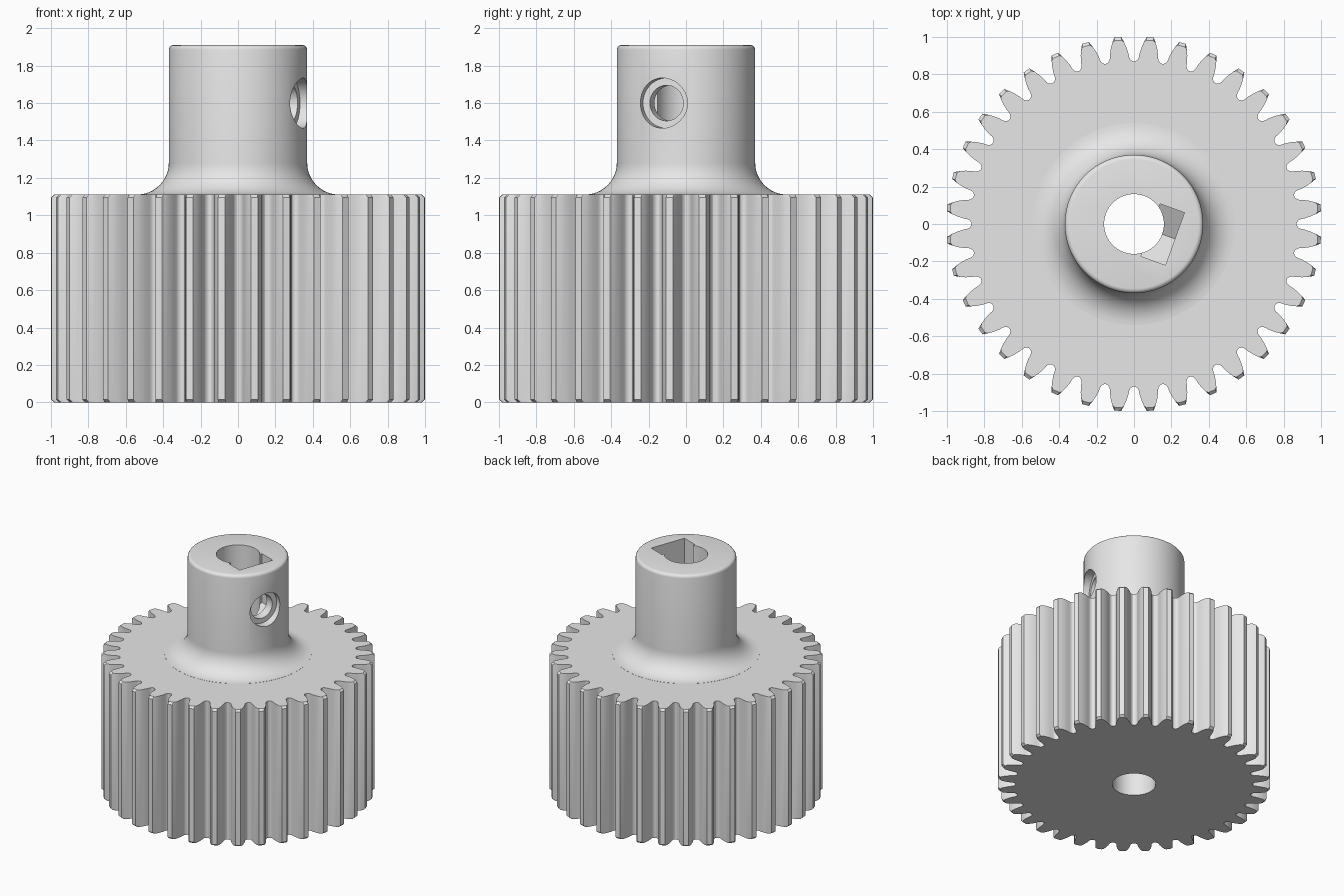
import bpy, bmesh, math
from mathutils import Matrix, Vector

cube = bpy.data.objects.get("Cube")
if cube:
    bpy.data.objects.remove(cube)

TEETH = 36
GEAR_TOP = 1.11
SCREW_Z = 1.6
SCREW_TURN = Matrix.Rotation(math.radians(-20), 4, "Z")

grey = bpy.data.materials.new("plain grey")
grey.use_nodes = True
grey.diffuse_color = (0.8, 0.8, 0.8, 1)
grey.node_tree.nodes["Principled BSDF"].inputs["Base Color"].default_value = (0.8, 0.8, 0.8, 1)


def loft(name, rings):
    """Solid skinned through rings of equal length, closed at both ends."""
    bm = bmesh.new()
    rows = [[bm.verts.new(p) for p in ring] for ring in rings]
    n = len(rows[0])
    for a, b in zip(rows, rows[1:]):
        for i in range(n):
            j = (i + 1) % n
            bm.faces.new((a[i], a[j], b[j], b[i]))
    bm.faces.new(rows[0][::-1])
    bm.faces.new(rows[-1])
    bmesh.ops.recalc_face_normals(bm, faces=bm.faces)
    mesh = bpy.data.meshes.new(name)
    bm.to_mesh(mesh)
    bm.free()
    mesh.materials.append(grey)
    obj = bpy.data.objects.new(name, mesh)
    bpy.context.scene.collection.objects.link(obj)
    return obj


def polar(r, angle, z):
    return Vector((r * math.cos(angle), r * math.sin(angle), z))


def lathe(name, profile, sides=96):
    return loft(name, [[polar(r, math.tau * i / sides, z) for i in range(sides)]
                       for r, z in profile])


def combine(target, tool, operation):
    """Apply a boolean and discard the tool."""
    mod = target.modifiers.new(operation.lower(), "BOOLEAN")
    mod.operation = operation
    mod.solver = "EXACT"
    mod.object = tool
    tool.hide_render = True
    bpy.context.view_layer.objects.active = target
    bpy.ops.object.modifier_apply(modifier=mod.name)
    bpy.data.objects.remove(tool)


# Toothed body: involute flanks with rounded roots
TIP, BASE, PITCH = 1.002, 0.891, 0.947


def involute(r):
    a = math.acos(min(1, BASE / r))
    return math.tan(a) - a


half_tooth = [(0.87, math.radians(4.6)), (0.875, math.radians(4.0)), (0.883, math.radians(3.6))]
for r in (0.893, 0.915, 0.945, 0.975, TIP):
    half_tooth.append((r, math.pi / TEETH / 2 + involute(PITCH) - involute(r)))
tooth = [(r, -a) for r, a in half_tooth] + half_tooth[::-1]


def gear_ring(z, limit):
    return [polar(min(r, limit), a + math.tau * (k + 0.5) / TEETH, z)
            for k in range(TEETH) for r, a in tooth]


gear = loft("pinion_gear", [gear_ring(0, 0.985), gear_ring(0.015, 2),
                            gear_ring(GEAR_TOP - 0.015, 2), gear_ring(GEAR_TOP, 0.985)])

# Hub with a wide fillet at the foot and a rounded top edge
profile = [(0.54, 1.0)]
for i in range(13):
    a = math.pi / 2 * i / 12
    profile.append((0.54 - 0.17 * math.sin(a), GEAR_TOP + 0.001 + 0.17 * (1 - math.cos(a))))
for i in range(5):
    a = math.pi / 2 * i / 4
    profile.append((0.345 + 0.025 * math.cos(a), 1.885 + 0.025 * math.sin(a)))
combine(gear, lathe("hub", profile), "UNION")

# Shaft bore right through
combine(gear, lathe("bore_cutter", [(0.16, -0.2), (0.16, 2.2)], 64), "DIFFERENCE")

# Nut pocket: open at the top, with a pointed floor
half, point = 0.149, 0.149 / math.sqrt(3)
outline = [(-half, 2.2), (-half, SCREW_Z - point), (0, SCREW_Z - 2 * point),
           (half, SCREW_Z - point), (half, 2.2)]
pocket = loft("nut_pocket_cutter",
              [[SCREW_TURN @ Vector((d, t, z)) for t, z in outline] for d in (0.094, 0.233)])
combine(gear, pocket, "DIFFERENCE")

# Set screw hole and its counterbore, on one side only
for radius, start in ((0.095, 0.05), (0.134, 0.304)):
    rings = [[SCREW_TURN @ (Vector((d, 0, SCREW_Z)) + Vector((0, p.x, p.y)))
              for p in (polar(radius, math.tau * i / 48, 0) for i in range(48))]
             for d in (start, 0.5)]
    combine(gear, loft("screw_hole_cutter", rings), "DIFFERENCE")

# Smooth curved walls, keep edges sharp
bpy.ops.object.select_all(action="DESELECT")
gear.select_set(True)
bpy.context.view_layer.objects.active = gear
bpy.ops.object.shade_smooth_by_angle(angle=math.radians(25))
